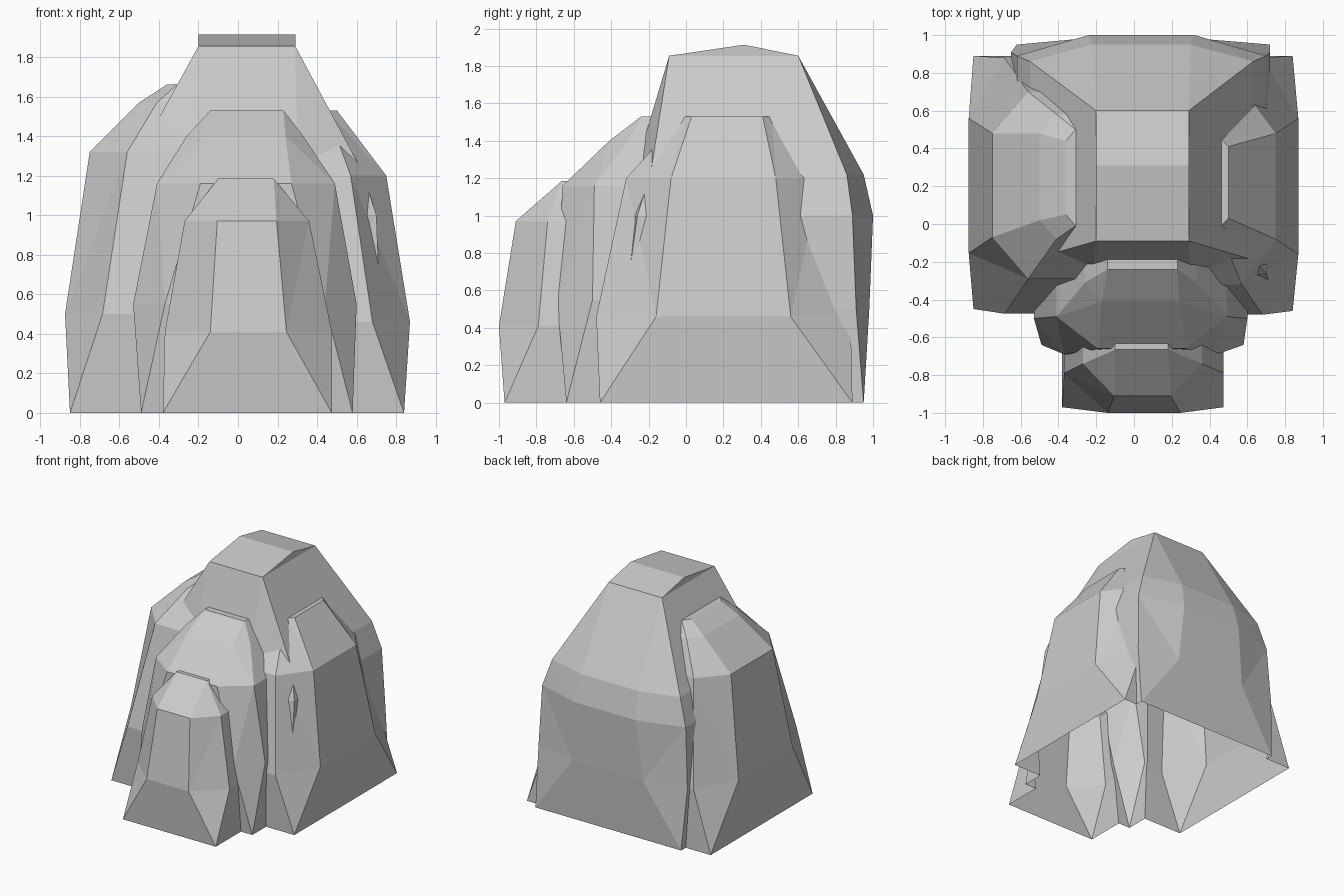
import bpy, bmesh

if "Cube" in bpy.data.objects:
    bpy.data.objects.remove(bpy.data.objects["Cube"])


def boulder(name, rings, skirt, ridge=None):
    """Loft chamfered rectangles (z, x0, x1, y0, y1, cx, cy) into a faceted block."""
    bm = bmesh.new()
    first = rings[0]
    loops = []
    for z, x0, x1, y0, y1, cx, cy in [(-skirt,) + first[1:]] + rings:
        pts = [(x0 + cx, y0), (x1 - cx, y0), (x1, y0 + cy), (x1, y1 - cy),
               (x1 - cx, y1), (x0 + cx, y1), (x0, y1 - cy), (x0, y0 + cy)]
        loops.append([bm.verts.new((x, y, z)) for x, y in pts])
    for a, b in zip(loops, loops[1:]):
        for i in range(8):
            j = (i + 1) % 8
            bm.faces.new((a[i], a[j], b[j], b[i]))
    bm.faces.new(loops[0][::-1])
    top = loops[-1]
    if ridge:
        # two sloping top faces meeting in a ridge along x
        y, z = ridge
        l = bm.verts.new((top[0].co.x, y, z))
        r = bm.verts.new((top[1].co.x, y, z))
        bm.faces.new((top[0], top[1], r, l))
        bm.faces.new((l, r, top[4], top[5]))
        bm.faces.new((top[1], top[2], top[3], top[4], r))
        bm.faces.new((top[5], top[6], top[7], top[0], l))
    else:
        bm.faces.new(top)
    bmesh.ops.remove_doubles(bm, verts=bm.verts, dist=0.0005)
    bmesh.ops.dissolve_degenerate(bm, edges=bm.edges, dist=0.0005)
    bmesh.ops.triangulate(bm, faces=[f for f in bm.faces if len(f.verts) > 3])
    bmesh.ops.recalc_face_normals(bm, faces=bm.faces)
    me = bpy.data.meshes.new(name)
    bm.to_mesh(me)
    bm.free()
    ob = bpy.data.objects.new(name, me)
    bpy.context.collection.objects.link(ob)
    return ob


# tall central peak with the broad back wall
peak = boulder("rock", [
    (0.00, -0.62, 0.72, -0.36, 0.95, 0, 0),
    (0.50, -0.65, 0.72, -0.40, 0.98, 0.36, 0.07),
    (1.00, -0.62, 0.70, -0.37, 1.00, 0.38, 0.11),
    (1.22, -0.55, 0.63, -0.28, 0.95, 0.33, 0.09),
    (1.855, -0.20, 0.29, -0.09, 0.60, 0, 0)], 0.10, ridge=(0.31, 1.914))

others = [
    # right shoulder
    boulder("right_boulder", [
        (0.00, 0.01, 0.84, -0.46, 0.89, 0, 0),
        (0.46, 0.00, 0.87, -0.48, 0.88, 0.19, 0.32),
        (1.20, 0.02, 0.75, -0.32, 0.72, 0.18, 0.24),
        (1.53, 0.03, 0.50, -0.02, 0.46, 0.05, 0.05)], 0.12),
    # left shoulder
    boulder("left_boulder", [
        (0.00, -0.85, 0.03, -0.45, 0.89, 0, 0),
        (0.50, -0.875, 0.04, -0.475, 0.88, 0.19, 0.32),
        (1.32, -0.75, 0.05, -0.29, 0.70, 0.19, 0.22),
        (1.57, -0.50, 0.04, -0.08, 0.58, 0.09, 0.1),
        (1.66, -0.36, 0.03, -0.01, 0.50, 0.05, 0.06)], 0.14),
    # middle front block
    boulder("middle_boulder", [
        (0.00, -0.49, 0.58, -0.64, 0.31, 0, 0),
        (0.55, -0.53, 0.60, -0.69, 0.32, 0.16, 0.19),
        (1.16, -0.41, 0.49, -0.66, 0.33, 0.22, 0.17),
        (1.40, -0.26, 0.33, -0.41, 0.30, 0.09, 0.1),
        (1.53, -0.14, 0.23, -0.24, 0.28, 0, 0)], 0.16),
    # small front block
    boulder("front_boulder", [
        (0.00, -0.38, 0.475, -0.97, -0.21, 0, 0),
        (0.41, -0.37, 0.475, -1.00, -0.22, 0.23, 0.21),
        (0.97, -0.27, 0.36, -0.91, -0.23, 0.165, 0.17),
        (1.185, -0.10, 0.18, -0.665, -0.25, 0, 0)], 0.18),
]

# fuse the blocks into one outer shell
for ob in others:
    mod = peak.modifiers.new(ob.name, 'BOOLEAN')
    mod.operation = 'UNION'
    mod.solver = 'EXACT'
    mod.object = ob
shell = bpy.data.meshes.new_from_object(
    peak.evaluated_get(bpy.context.evaluated_depsgraph_get()))
peak.modifiers.clear()

# slice off everything below the ground, leaving the bottom open
bm = bmesh.new()
bm.from_mesh(shell)
bmesh.ops.bisect_plane(bm, geom=bm.verts[:] + bm.edges[:] + bm.faces[:],
                       plane_co=(0, 0, 0), plane_no=(0, 0, 1), clear_inner=True)
bm.to_mesh(shell)
bm.free()
peak.data = shell
for ob in others:
    bpy.data.objects.remove(ob)
